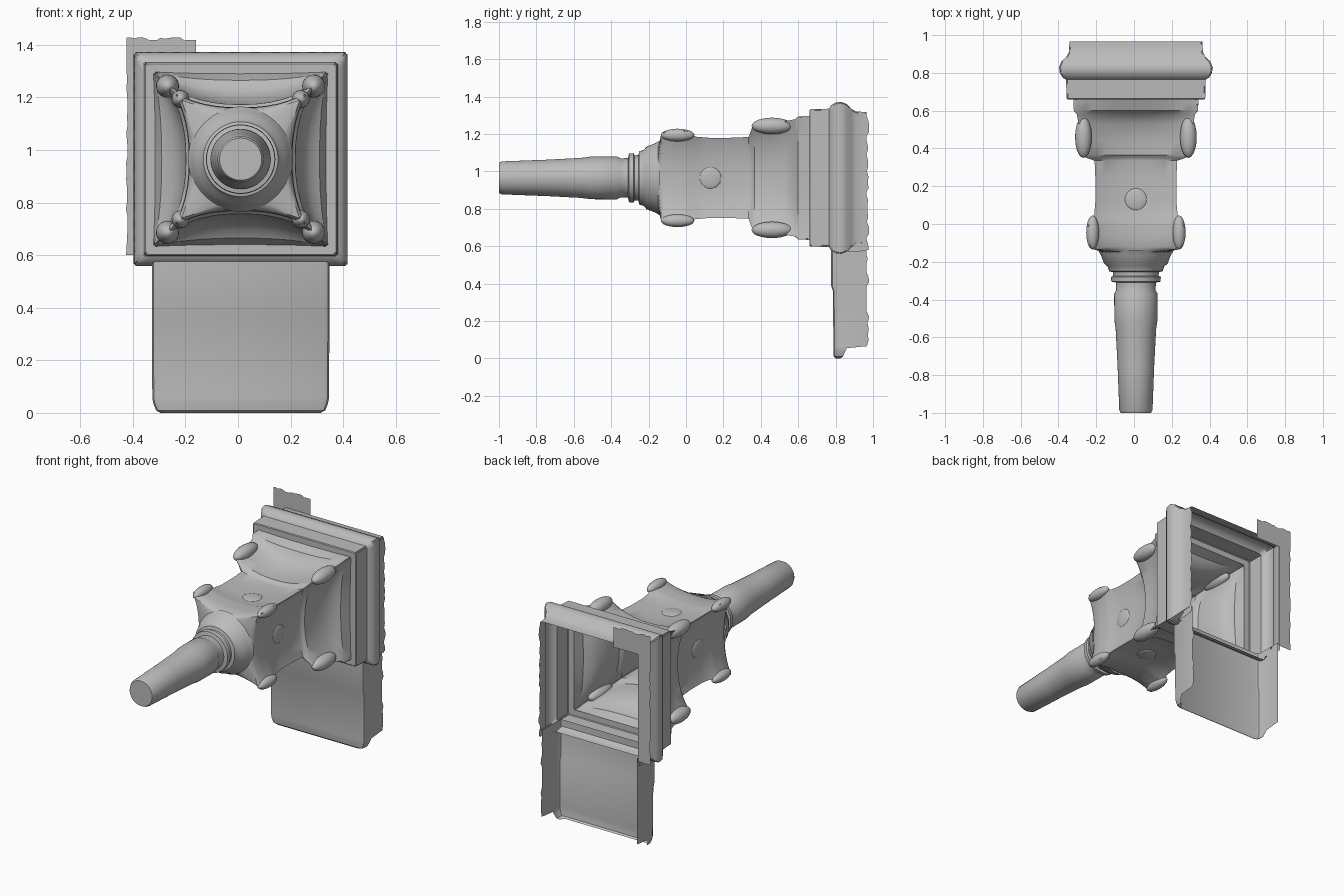
import bpy, bmesh, math, random
from mathutils import Vector, Matrix

random.seed(4)
if "Cube" in bpy.data.objects:
    bpy.data.objects.remove(bpy.data.objects["Cube"])

CX, CZ = 0.01, 0.965
SIDE = 16            # points along each side of a cross-section

stone = bpy.data.materials.new("weathered grey")
stone.use_nodes = True
GREY = (0.5, 0.5, 0.5, 1)
stone.diffuse_color = GREY
stone.node_tree.nodes["Principled BSDF"].inputs["Base Color"].default_value = GREY


def finish(bm, name, angle=35):
    me = bpy.data.meshes.new(name)
    bm.to_mesh(me)
    bm.free()
    ob = bpy.data.objects.new(name, me)
    bpy.context.collection.objects.link(ob)
    me.materials.append(stone)
    bpy.ops.object.select_all(action="DESELECT")
    ob.select_set(True)
    bpy.context.view_layer.objects.active = ob
    bpy.ops.object.shade_smooth_by_angle(angle=math.radians(angle))


def section(y, corner, middle):
    """Four-sided ring with bowed-in sides; middle = None gives a circle."""
    ring = []
    for q in range(4):
        for i in range(SIDE):
            t = 2 * i / SIDE - 1
            if middle is None:
                a = t * math.pi / 4
                u, v = corner * math.sin(a), corner * math.cos(a)
            else:
                t = math.sin(t * math.pi / 2)      # closer points near corners
                u = corner * t
                v = middle + (corner - middle) * abs(t) ** 2.4
                if i == 0:                         # blunt the corner
                    u, v = u + 0.006, v - 0.006
            for _ in range(q):
                u, v = v, -u
            ring.append((CX + u, y, CZ + v))
    return ring


def loft(name, stations, cap=False, skip=None):
    bm = bmesh.new()
    rings = [[bm.verts.new(p) for p in section(*s)] for s in stations]
    n = len(rings[0])
    for a, b in zip(rings, rings[1:]):
        for i in range(n):
            quad = (a[i], a[(i + 1) % n], b[(i + 1) % n], b[i])
            mid = sum((v.co for v in quad), Vector()) / 4
            if not (skip and skip(mid)):
                bm.faces.new(quad)
    if cap:
        bm.faces.new(rings[0])
    bmesh.ops.recalc_face_normals(bm, faces=bm.faces)
    finish(bm, name)


def blob(name, centre, radii):
    bm = bmesh.new()
    bmesh.ops.create_icosphere(bm, subdivisions=3, radius=1)
    bmesh.ops.scale(bm, vec=radii, verts=bm.verts)
    bmesh.ops.translate(bm, vec=centre, verts=bm.verts)
    finish(bm, name)


# Tapered spout with collars, running into the round hub
loft("spout", [
    (-1.0, 0.08, None), (-0.985, 0.088, None), (-0.75, 0.097, None),
    (-0.56, 0.107, None), (-0.51, 0.114, None), (-0.37, 0.115, None),
    (-0.35, 0.104, None), (-0.31, 0.106, None), (-0.305, 0.13, None),
    (-0.28, 0.132, None), (-0.275, 0.12, None), (-0.255, 0.122, None),
    (-0.25, 0.142, None), (-0.225, 0.15, None), (-0.21, 0.168, None),
    (-0.165, 0.185, None), (-0.14, 0.20, None)], cap=True)

# Four-sided body: front flare, waist, ledge, rear flare and dished coves
loft("body", [
    (-0.15, 0.185, None), (-0.135, 0.225, 0.188), (-0.12, 0.25, 0.195),
    (-0.06, 0.25, 0.195), (-0.01, 0.256, 0.197), (0.015, 0.25, 0.195),
    (0.05, 0.222, 0.188), (0.12, 0.216, 0.185), (0.24, 0.216, 0.185),
    (0.335, 0.22, 0.189), (0.35, 0.265, 0.192), (0.365, 0.29, 0.208),
    (0.44, 0.303, 0.212), (0.53, 0.307, 0.232), (0.58, 0.315, 0.265),
    (0.6, 0.33, 0.30), (0.66, 0.332, 0.325)])

# Moulded square frame, open at the back and along the bottom rear
loft("frame", [
    (0.66, 0.325, 0.325), (0.66, 0.362, 0.362), (0.664, 0.367, 0.367),
    (0.765, 0.37, 0.37), (0.775, 0.388, 0.388), (0.80, 0.403, 0.403),
    (0.83, 0.407, 0.407), (0.86, 0.395, 0.395), (0.885, 0.368, 0.368),
    (0.91, 0.355, 0.355), (0.965, 0.352, 0.352)],
    skip=lambda m: m.y > 0.84 and m.z < 0.62 and abs(m.x - CX) < 0.34)

# Horn-like knobs merged into the corners of both flares
for sx, side in ((-1, "right"), (1, "left")):
    for sz, level in ((-1, "lower"), (1, "upper")):
        for part, y, off, r, length in (("rear_horn", 0.46, 0.278, 0.044, 0.11),
                                        ("front_horn", -0.045, 0.229, 0.034, 0.09)):
            blob(f"{level}_{side}_{part}", (CX + sx * off, y, CZ + sz * off), (r, length, r))

# Low bosses on the four sides of the waist
for name, dx, dz in (("left", 1, 0), ("right", -1, 0), ("upper", 0, 1), ("lower", 0, -1)):
    blob(f"{name}_boss", (CX + dx * 0.183, 0.13, CZ + dz * 0.183),
         tuple(0.012 if d else 0.06 for d in (dx, 0, dz)))

# Hanging apron: a thin channel with side flanges turned back
bm = bmesh.new()
rows = []
for z, half, front, back in ((0, 0.305, 0.80, 0.825), (0.01, 0.322, 0.79, 0.84),
                             (0.035, 0.332, 0.788, 0.85), (0.055, 0.336, 0.788, 0.86),
                             (0.065, 0.336, 0.788, 0.965), (0.36, 0.338, 0.786, 0.965),
                             (0.39, 0.338, 0.776, 0.965), (0.62, 0.338, 0.776, 0.965)):
    outline = [(-half, back), (-half, front + 0.02), (-half + 0.006, front + 0.006),
               (-half + 0.02, front)]
    outline += [(-x, y) for x, y in reversed(outline)]
    rows.append([bm.verts.new((CX + x, y, z)) for x, y in outline])
for a, b in zip(rows, rows[1:]):
    for i in range(len(a) - 1):
        bm.faces.new((a[i], a[i + 1], b[i + 1], b[i]))
bmesh.ops.recalc_face_normals(bm, faces=bm.faces)
finish(bm, "apron")


def ragged_strip(name, start, along, across, steps, rough):
    """Thin sheet with one broken edge."""
    start, along, across = Vector(start), Vector(along), Vector(across)
    bm = bmesh.new()
    pairs = []
    for i in range(steps + 1):
        p = start + along * i / steps
        q = p + across - across.normalized() * random.uniform(0, rough)
        pairs.append((bm.verts.new(p), bm.verts.new(q)))
    for (a, b), (c, d) in zip(pairs, pairs[1:]):
        bm.faces.new((a, c, d, b))
    finish(bm, name)


# Torn sheet remains behind the frame
ragged_strip("upper_tab", (-0.425, 0.965, 1.29), (0.265, 0, 0), (0, 0, 0.14), 18, 0.014)
ragged_strip("right_back_strip", (-0.335, 0.965, 0.6), (0, 0, 0.7), (-0.092, 0, 0), 24, 0.008)
ragged_strip("left_back_edge", (CX + 0.352, 0.955, 0.58), (0, 0, 0.72), (0, 0.025, 0), 24, 0.02)
ragged_strip("left_flange_edge", (CX + 0.338, 0.955, 0.065), (0, 0, 0.5), (0, 0.025, 0), 16, 0.02)

# Lower rear ends of the frame's side walls
for sx, side in ((-1, "right"), (1, "left")):
    ragged_strip(f"{side}_wall_end", (CX + sx * 0.352, 0.85, 0.62), (0, 0.115, 0),
                 (0, 0, -0.05), 6, 0.006)
